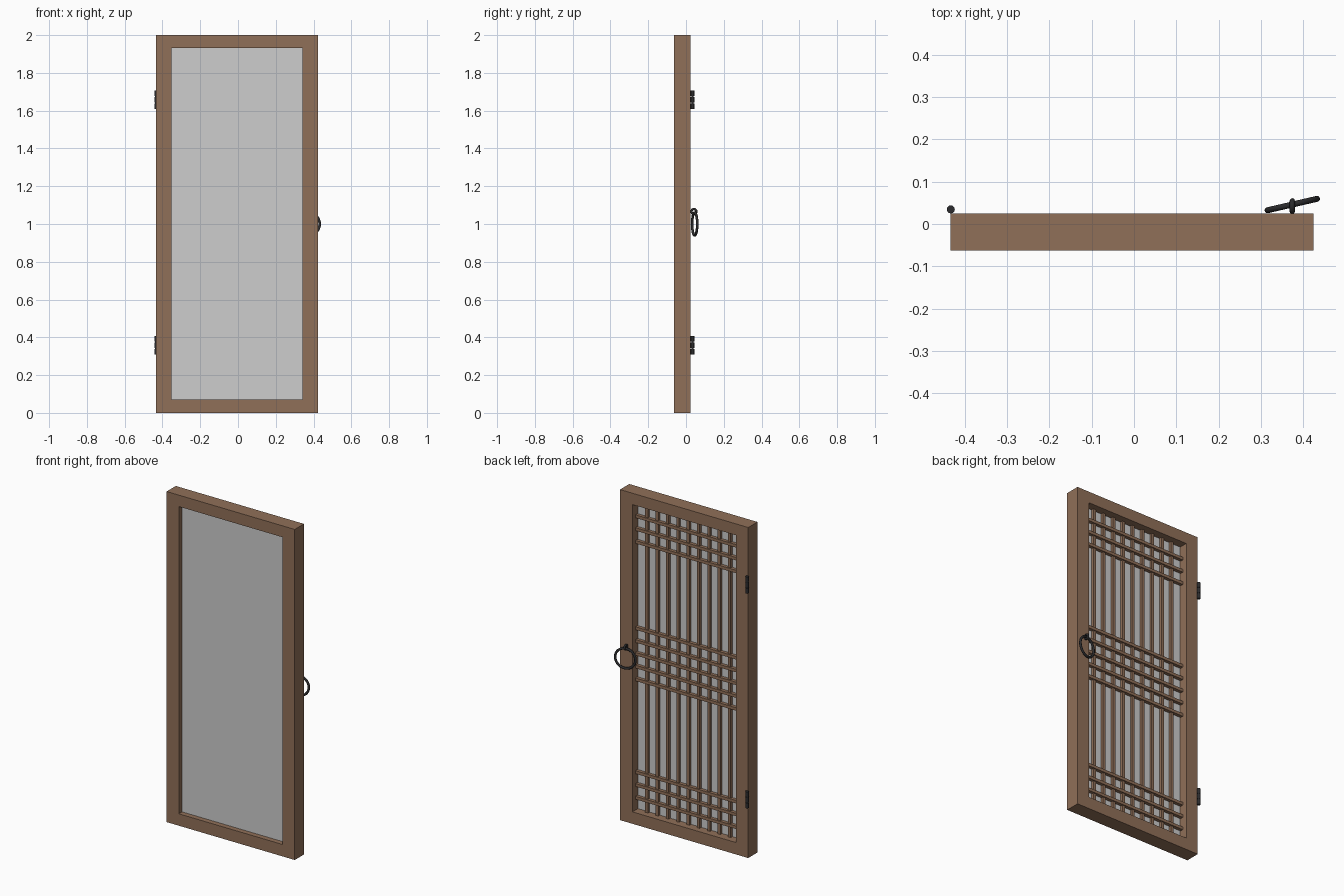
import bpy, bmesh, math
from mathutils import Matrix, Vector

if "Cube" in bpy.data.objects:
    bpy.data.objects.remove(bpy.data.objects["Cube"])


def material(name, rgb):
    m = bpy.data.materials.new(name)
    m.diffuse_color = (*rgb, 1)
    m.use_nodes = True
    m.node_tree.nodes["Principled BSDF"].inputs["Base Color"].default_value = m.diffuse_color
    return m


WOOD = material("brown wood", (0.28, 0.16, 0.098))
PAPER = material("pale paper", (0.61, 0.61, 0.61))
IRON = material("black iron", (0.024, 0.024, 0.026))


def finish(name, bm, mat):
    bmesh.ops.recalc_face_normals(bm, faces=bm.faces)
    me = bpy.data.meshes.new(name)
    bm.to_mesh(me)
    bm.free()
    me.materials.append(mat)
    ob = bpy.data.objects.new(name, me)
    bpy.context.collection.objects.link(ob)
    return ob


def add_box(bm, x0, x1, y0, y1, z0, z1):
    m = Matrix.Translation(((x0 + x1) / 2, (y0 + y1) / 2, (z0 + z1) / 2)) \
        @ Matrix.Diagonal((x1 - x0, y1 - y0, z1 - z0, 1))
    bmesh.ops.create_cube(bm, size=1, matrix=m)


def smooth(ob):
    bpy.ops.object.select_all(action='DESELECT')
    ob.select_set(True)
    bpy.context.view_layer.objects.active = ob
    bpy.ops.object.shade_smooth_by_angle(angle=math.radians(35))


def torus(name, loc, rot, major, minor, segs):
    bpy.ops.mesh.primitive_torus_add(location=loc, rotation=rot, major_radius=major,
                                     minor_radius=minor, major_segments=segs, minor_segments=12)
    ob = bpy.context.object
    ob.name = name
    ob.data.materials.append(IRON)
    smooth(ob)


# Door frame: one rectangular ring with mitred corners
X0, X1, Z0, Z1 = -0.352, 0.341, 0.072, 1.931
YF, YB = -0.063, 0.025
bm = bmesh.new()
loops = []
for (a, b, c, d), y in (((-0.434, 0.424, 0, 2), YF), ((-0.434, 0.424, 0, 2), YB),
                        ((X0, X1, Z0, Z1), YB), ((X0, X1, Z0, Z1), YF)):
    loops.append([bm.verts.new(p) for p in ((a, y, c), (b, y, c), (b, y, d), (a, y, d))])
for i in range(4):
    p, q = loops[i], loops[(i + 1) % 4]
    for k in range(4):
        n = (k + 1) % 4
        bm.faces.new((p[k], p[n], q[n], q[k]))
finish("door_frame", bm, WOOD)

# Paper panel recessed from the front
bm = bmesh.new()
add_box(bm, X0, X1, -0.032, -0.027, Z0, Z1)
finish("paper_panel", bm, PAPER)

# Vertical lattice bars
W = 0.009
bm = bmesh.new()
step = (X1 - X0) / 10
for i in range(1, 10):
    x = X0 + i * step
    add_box(bm, x - W, x + W, -0.027, -0.011, Z0, Z1)
finish("vertical_bars", bm, WOOD)

# Horizontal lattice bars in three groups, standing proud of the vertical ones
bm = bmesh.new()
for first, count in ((0.146, 3), (0.862, 5), (1.694, 3)):
    for i in range(count):
        z = first + i * 0.0775
        add_box(bm, X0, X1, -0.024, -0.004, z - W, z + W)
finish("horizontal_bars", bm, WOOD)

# Hinges: stacked knuckles on a thin pin
for name, z in (("lower_hinge", 0.358), ("upper_hinge", 1.658)):
    bm = bmesh.new()
    parts = [(0.0065, 0.1, 0)] + [(0.0095, 0.031, d) for d in (-0.0345, 0, 0.0345)]
    for r, h, d in parts:
        bmesh.ops.create_cone(bm, cap_ends=True, segments=16, radius1=r, radius2=r, depth=h,
                              matrix=Matrix.Translation((-0.433, 0.0345, z + d)))
    smooth(finish(name, bm, IRON))

# Ring pull hanging from a small eye
torus("ring_pull", (0.374, 0.046, 1.0), (math.radians(90), 0, math.radians(13)), 0.06, 0.007, 48)
torus("ring_eye", (0.374, 0.042, 1.066), (0, math.radians(90), 0), 0.013, 0.006, 24)
